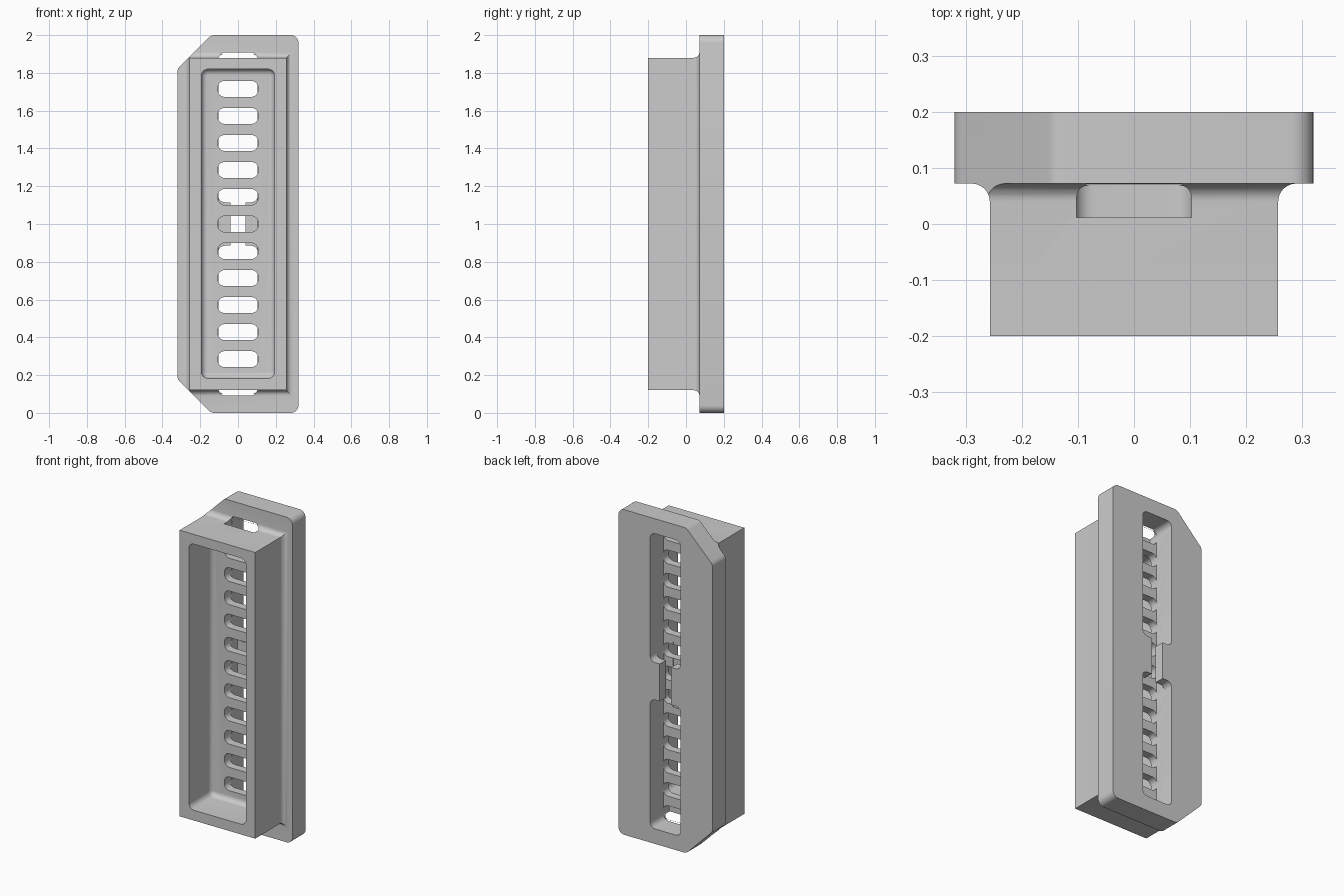
import bpy
import bmesh
from math import sin, cos, pi, tan
from mathutils import Vector

cube = bpy.data.objects.get("Cube")
if cube:
    bpy.data.objects.remove(cube, do_unlink=True)

grey = bpy.data.materials.new("plain_grey")
grey.use_nodes = True
colour = (0.6, 0.6, 0.6, 1)
grey.diffuse_color = colour
grey.node_tree.nodes["Principled BSDF"].inputs["Base Color"].default_value = colour


def rounded(corners, radius, steps=6):
    """Round every corner of a convex outline in the x-z plane."""
    outline = []
    pts = [Vector(c) for c in corners]
    for i, p in enumerate(pts):
        a = (pts[i - 1] - p).normalized()
        b = (pts[(i + 1) % len(pts)] - p).normalized()
        half = a.angle(b) / 2
        centre = p + (a + b).normalized() * radius / sin(half)
        start = p + a * radius / tan(half) - centre
        end = p + b * radius / tan(half) - centre
        sweep = start.angle(end)
        for k in range(steps + 1):
            t = k / steps
            v = (start * sin((1 - t) * sweep) + end * sin(t * sweep)) / sin(sweep)
            outline.append(centre + v)
    return outline


def rect(x, z0, z1):
    return [(-x, z0), (x, z0), (x, z1), (-x, z1)]


def loft(name, rings):
    """Join (y, outline) rings into a closed solid."""
    bm = bmesh.new()
    loops = [[bm.verts.new((p[0], y, p[1])) for p in ring] for y, ring in rings]
    n = len(loops[0])
    for lower, upper in zip(loops, loops[1:]):
        for i in range(n):
            j = (i + 1) % n
            bm.faces.new((lower[i], lower[j], upper[j], upper[i]))
    bm.faces.new(loops[0])
    bm.faces.new(loops[-1])
    bmesh.ops.recalc_face_normals(bm, faces=bm.faces)
    mesh = bpy.data.meshes.new(name)
    bm.to_mesh(mesh)
    bm.free()
    mesh.materials.append(grey)
    obj = bpy.data.objects.new(name, mesh)
    bpy.context.collection.objects.link(obj)
    return obj


def prism(name, outline, y0, y1):
    return loft(name, [(y0, outline), (y1, outline)])


def combine(target, tool, operation):
    """Apply a boolean and remove its helper."""
    tool.hide_render = True
    mod = target.modifiers.new("combine", "BOOLEAN")
    mod.operation = operation
    mod.solver = "EXACT"
    mod.object = tool
    bpy.ops.object.select_all(action="DESELECT")
    bpy.context.view_layer.objects.active = target
    target.select_set(True)
    bpy.ops.object.modifier_apply(modifier=mod.name)
    bpy.data.objects.remove(tool, do_unlink=True)


# Flange outline: two clipped corners on one side, all corners rounded
flange_outline = rounded(
    [(-0.142, 0), (0.32, 0), (0.32, 2), (-0.142, 2), (-0.32, 1.822), (-0.32, 0.178)], 0.04)

# Box body with a fillet flaring into the flange
FLARE = 0.032
rings = [(-0.2, rect(0.257, 0.12, 1.88))]
for k in range(9):
    a = k / 8 * pi / 2
    grow = FLARE * (1 - cos(a))
    rings.append((0.072 - FLARE + FLARE * sin(a),
                  rect(0.257 + grow, 0.12 - grow, 1.88 + grow)))
rings.append((0.12, rings[-1][1]))
housing = loft("vented_housing", rings)
combine(housing, prism("trim", flange_outline, -0.3, 0.2), "INTERSECT")
combine(housing, prism("flange", flange_outline, 0.072, 0.2), "UNION")

# Deep front recess with a rounded floor edge
ROUND = 0.03
rings = [(-0.3, rounded(rect(0.194, 0.183, 1.82), 0.035))]
for k in range(7):
    a = k / 6 * pi / 2
    inset = ROUND * (1 - cos(a))
    rings.append((0.02 - ROUND + ROUND * sin(a),
                  rounded(rect(0.194 - inset, 0.183 + inset, 1.82 - inset), 0.035 - inset)))
combine(housing, loft("recess", rings), "DIFFERENCE")

# Rear channel: two pockets joined by a narrow gap, undercut behind the bridge
for z0, z1 in ((0.092, 0.885), (1.115, 1.908)):
    combine(housing, prism("pocket", rounded(rect(0.104, z0, z1), 0.034), 0.07, 0.3), "DIFFERENCE")
combine(housing, prism("gap", rect(0.039, 0.8, 1.2), 0.068, 0.31), "DIFFERENCE")
combine(housing, prism("undercut", rect(0.103, 0.83, 1.17), 0.069, 0.14), "DIFFERENCE")

# Row of vent slots; the end ones break out through the fillet
PITCH = 0.143
for i in range(-6, 7):
    z = 1 + i * PITCH
    slot = rounded(rect(0.106, z - 0.042, z + 0.042), 0.034)
    combine(housing, prism("slot", slot, 0.012, 0.09), "DIFFERENCE")

bpy.ops.object.select_all(action="DESELECT")
housing.select_set(True)
bpy.context.view_layer.objects.active = housing
bpy.ops.object.shade_smooth_by_angle(angle=pi / 6)
